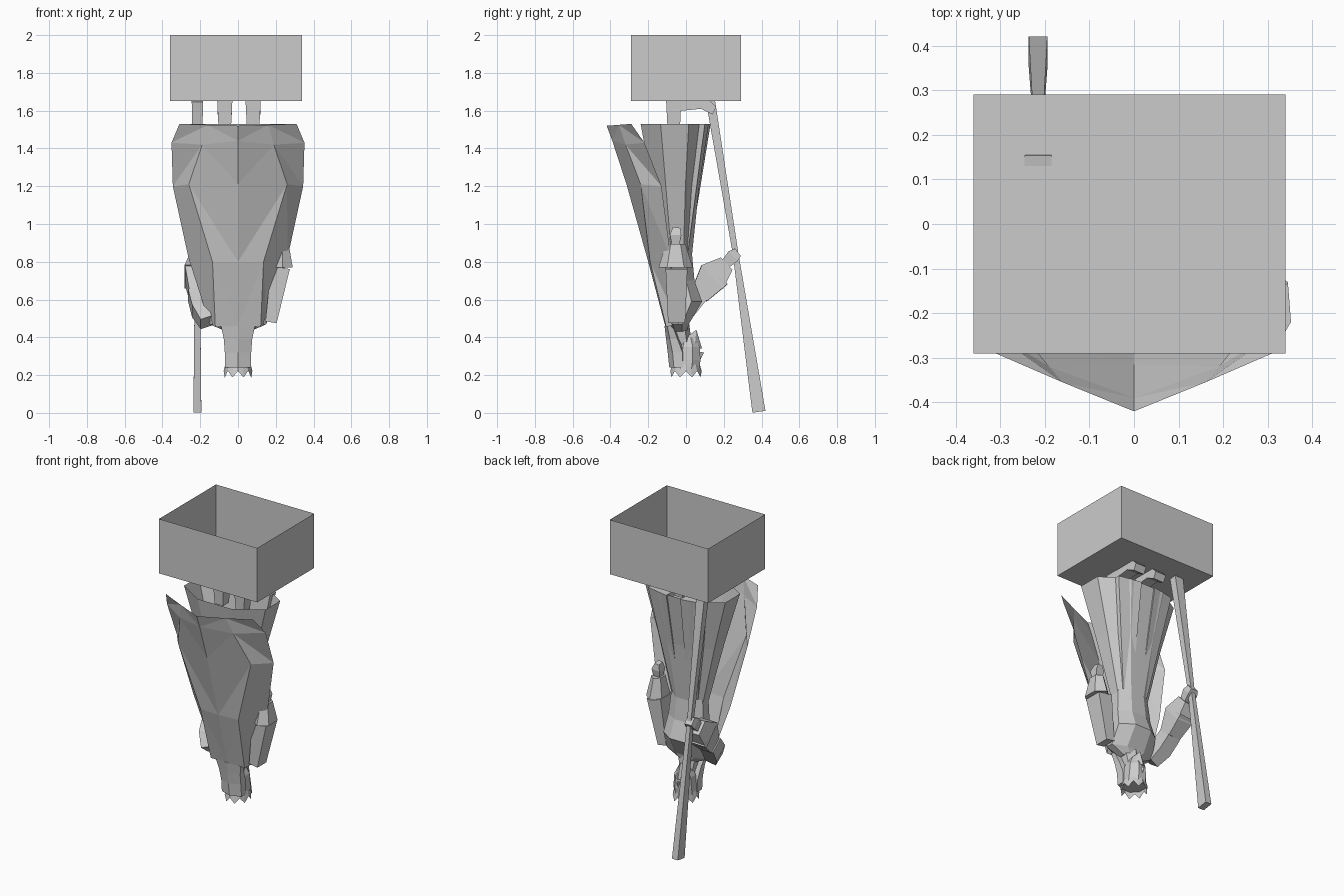
import bpy, bmesh, math
from mathutils import Vector

if "Cube" in bpy.data.objects:
    bpy.data.objects.remove(bpy.data.objects["Cube"])


def make(name, verts, faces):
    me = bpy.data.meshes.new(name)
    bm = bmesh.new()
    vs = [bm.verts.new(v) for v in verts]
    for f in faces:
        bm.faces.new([vs[i] for i in f])
    bmesh.ops.recalc_face_normals(bm, faces=bm.faces)
    bm.to_mesh(me)
    bm.free()
    ob = bpy.data.objects.new(name, me)
    bpy.context.collection.objects.link(ob)
    return ob


def bridge(name, rings, cap_start=True, cap_end=True):
    n = len(rings[0])
    verts = [v for r in rings for v in r]
    faces = []
    for k in range(len(rings) - 1):
        for i in range(n):
            j = (i + 1) % n
            faces.append([k*n + i, k*n + j, k*n + n + j, k*n + n + i])
    if cap_start:
        faces.append(list(range(n)))
    if cap_end:
        faces.append([(len(rings) - 1)*n + i for i in range(n)])
    return make(name, verts, faces)


def loft(name, levels, sides=8, start=True, end=True):
    """Stack of level rings: (x, y, z, radius x, radius y)."""
    a0 = math.pi / sides
    k = 1 / math.cos(a0)
    rings = [[(x + rx*k*math.cos(a0 + 2*math.pi*i/sides),
               y + ry*k*math.sin(a0 + 2*math.pi*i/sides), z)
              for i in range(sides)] for x, y, z, rx, ry in levels]
    return bridge(name, rings, start, end)


def limb(name, stations):
    """Square tube through stations: (x, y, z, half width in x, half depth)."""
    pts = [Vector(s[:3]) for s in stations]
    rings = []
    for i, s in enumerate(stations):
        d = (pts[min(i + 1, len(pts) - 1)] - pts[max(i - 1, 0)]).normalized()
        u = (Vector((1, 0, 0)) - d*d.x).normalized()
        v = d.cross(u)
        rings.append([pts[i] + u*a*s[3] + v*b*s[4]
                      for a, b in ((-1, -1), (1, -1), (1, 1), (-1, 1))])
    return bridge(name, rings)


# Hollow plinth, open at the top
loft("plinth", [(-.01, 0, 1.65, .35, .29), (-.01, 0, 2, .35, .29)], 4, True, False)
for ob in bpy.data.objects:
    if ob.name == "plinth":
        for v, (sx, sy) in zip(ob.data.vertices, [(1, 1), (-1, 1), (-1, -1), (1, -1)]*2):
            v.co.x, v.co.y = -.01 + sx*.35, sy*.29

# Feet pointing to the back of the frame
for name, x in (("foot_left", -.07), ("foot_right", .08)):
    loft(name + "_ankle", [(x, -.065, 1.45, .03, .03), (x, -.065, 1.65, .04, .04)], 4)
    side = [(-.1, 1.65), (-.1, 1.6), (-.02, 1.6), (.08, 1.61), (.14, 1.58), (.16, 1.62), (.13, 1.65)]
    bridge(name, [[(x + s*.038, y, z) for y, z in side] for s in (-1, 1)])

# Long flared robe
loft("robe", [(0, -.06, 1.53, .29, .18), (0, -.055, 1.2, .2, .125),
              (0, -.045, .82, .11, .075)], 8, False, True)

# Front panels of the robe, leaving a fold between them
for s, name in ((-1, "robe_panel_left"), (1, "robe_panel_right")):
    bridge(name, [[(s*.05, .13, 1.53), (s*.2, .1, 1.53), (s*.2, .04, 1.53), (s*.05, .06, 1.53)],
                  [(s*.03, .02, .85), (s*.09, .01, .85), (s*.09, -.03, .85), (s*.03, -.03, .85)]])

# Torso and shoulders
loft("torso", [(0, -.04, .86, .11, .07), (0, -.03, .7, .125, .075),
               (0, -.01, .59, .14, .095), (0, -.045, .47, .15, .06),
               (0, -.04, .43, .06, .045)], 8)

# Cape: each row holds centre, middle and edge points, mirrored across x
rows = [
    ((0, -.42, 1.52), (.16, -.355, 1.525), (.31, -.29, 1.53)),
    ((0, -.39, 1.44), (.19, -.32, 1.42), (.352, -.22, 1.43)),
    ((0, -.315, 1.21), (.26, -.24, 1.21), (.345, -.13, 1.2)),
    ((0, -.2, .8), (.135, -.19, .8), (.262, -.08, .82)),
    ((0, -.11, .46), (.12, -.105, .455), (.15, -.04, .47)),
]
cv, cf = [], []
for c, m, e in rows:
    cv += [(-e[0], *e[1:]), (-m[0], *m[1:]), c, m, e]
for k in range(len(rows) - 1):
    for i in range(4):
        a, b, c, d = k*5 + i, k*5 + i + 1, k*5 + i + 6, k*5 + i + 5
        cf += [[a, b, c], [a, c, d]] if i % 2 else [[a, b, d], [b, c, d]]
make("cape", cv, cf)

# Hanging arm
limb("hanging_sleeve", [(.175, -.05, .48, .03, .045), (.225, -.05, .77, .05, .058)])
loft("hanging_cuff", [(.235, -.055, .77, .055, .078), (.235, -.055, .895, .033, .045)], 6)
limb("hanging_hand", [(.235, -.055, .89, .02, .02), (.235, -.055, .94, .028, .03),
                      (.23, -.05, .98, .015, .02)])

# Raised arm holding the staff
limb("raised_upper_sleeve", [(-.165, -.05, .48, .035, .045), (-.2, .0, .55, .045, .055),
                             (-.22, .07, .63, .045, .05)])
limb("raised_forearm_sleeve", [(-.215, .07, .62, .042, .05), (-.225, .15, .73, .055, .085)])
limb("raised_cuff", [(-.225, .14, .72, .058, .085), (-.225, .215, .79, .04, .045)])
limb("raised_hand", [(-.22, .2, .78, .025, .025), (-.218, .25, .83, .032, .035),
                     (-.218, .275, .85, .025, .025)])

# Staff, thin at the grip and thick at both ends
limb("staff", [(-.215, .386, .006, .021, .035), (-.215, .263, .84, .013, .015),
               (-.215, .13, 1.65, .03, .024)])

# Head, hair, face and crown
loft("neck", [(0, -.035, .47, .06, .045), (0, -.02, .36, .045, .045)], 6)
loft("head", [(0, .01, .4, .035, .035), (0, .01, .35, .058, .062),
              (0, .005, .28, .064, .072), (0, 0, .23, .066, .07)], 8)
loft("hair", [(0, -.085, .46, .09, .025), (0, -.065, .39, .075, .035),
              (0, -.045, .32, .07, .045), (0, -.04, .24, .07, .042)], 6)
make("beard", [(-.05, .045, .34), (.05, .045, .34), (0, .085, .34), (0, .055, .44),
               (-.035, .0, .4), (.035, .0, .4)],
     [[0, 1, 2], [0, 2, 3], [2, 1, 3], [0, 3, 4], [1, 5, 3], [4, 3, 5], [0, 4, 5, 1]])
make("nose", [(-.015, .06, .325), (.015, .06, .325), (0, .095, .32), (0, .07, .27)],
     [[0, 1, 2], [0, 2, 3], [1, 3, 2], [0, 3, 1]])

n = 16
base, tips = [], []
for i in range(n):
    a = 2*math.pi*i/n
    base.append((.068*math.cos(a), .073*math.sin(a), .255))
    tips.append((.076*math.cos(a), .083*math.sin(a), .188 if i % 2 else .222))
bridge("crown", [base, tips], False, False)
